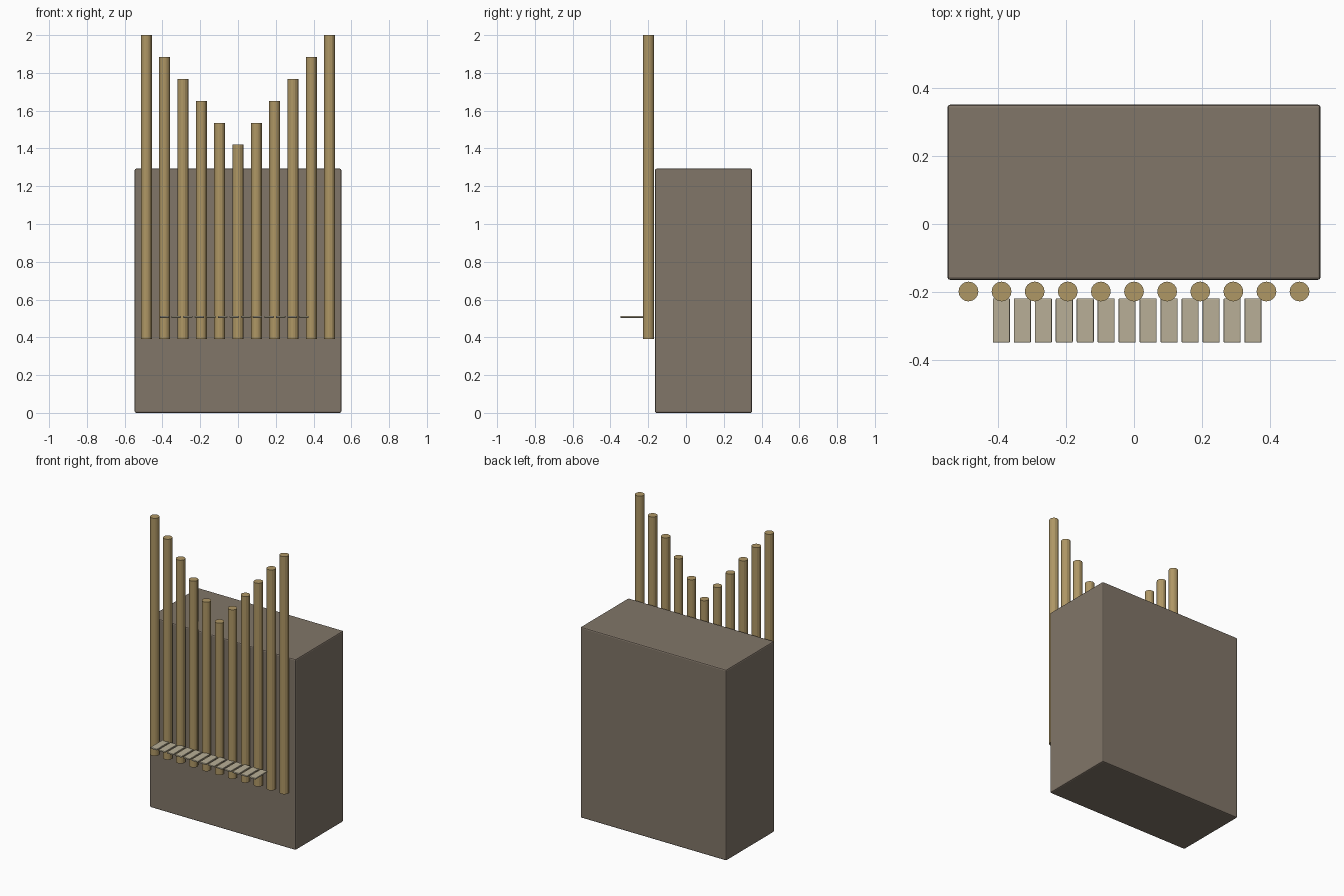
import bpy

if "Cube" in bpy.data.objects:
    bpy.data.objects.remove(bpy.data.objects["Cube"])


def material(name, rgb):
    m = bpy.data.materials.new(name)
    m.diffuse_color = (*rgb, 1)
    m.use_nodes = True
    m.node_tree.nodes["Principled BSDF"].inputs["Base Color"].default_value = m.diffuse_color
    return m


WOOD = material("wood", (0.22, 0.18, 0.14))
BRASS = material("brass", (0.43, 0.31, 0.13))
IVORY = material("ivory", (0.48, 0.43, 0.31))


def box(name, lo, hi, bevel, mat):
    """Bevelled box between two corners."""
    centre = [(a + b) / 2 for a, b in zip(lo, hi)]
    bpy.ops.mesh.primitive_cube_add(size=1, location=centre)
    ob = bpy.context.object
    ob.name = name
    ob.scale = [b - a for a, b in zip(lo, hi)]
    bpy.ops.object.transform_apply(location=False, rotation=False, scale=True)
    mod = ob.modifiers.new("bevel", 'BEVEL')
    mod.width = bevel
    mod.segments = 2
    ob.data.materials.append(mat)
    return ob


# Cabinet
box("cabinet", (-0.547, -0.164, 0), (0.547, 0.35, 1.293), 0.008, WOOD)

# Pipes: shortest in the middle, rising to both sides
PIPE_BOTTOM = 0.39
for i in range(-5, 6):
    top = 1.42 + 0.116 * abs(i)
    bpy.ops.mesh.primitive_cylinder_add(
        vertices=16, radius=0.029, depth=top - PIPE_BOTTOM,
        location=(i * 0.0971, -0.198, (top + PIPE_BOTTOM) / 2))
    pipe = bpy.context.object
    pipe.name = f"pipe_{i + 6}"
    pipe.data.materials.append(BRASS)

# Keys: a thin row in front of the pipes
for i in range(13):
    x = -0.389 + i * 0.0615
    box(f"key_{i + 1}", (x - 0.025, -0.348, 0.503), (x + 0.025, -0.218, 0.513),
        0.003, IVORY)
